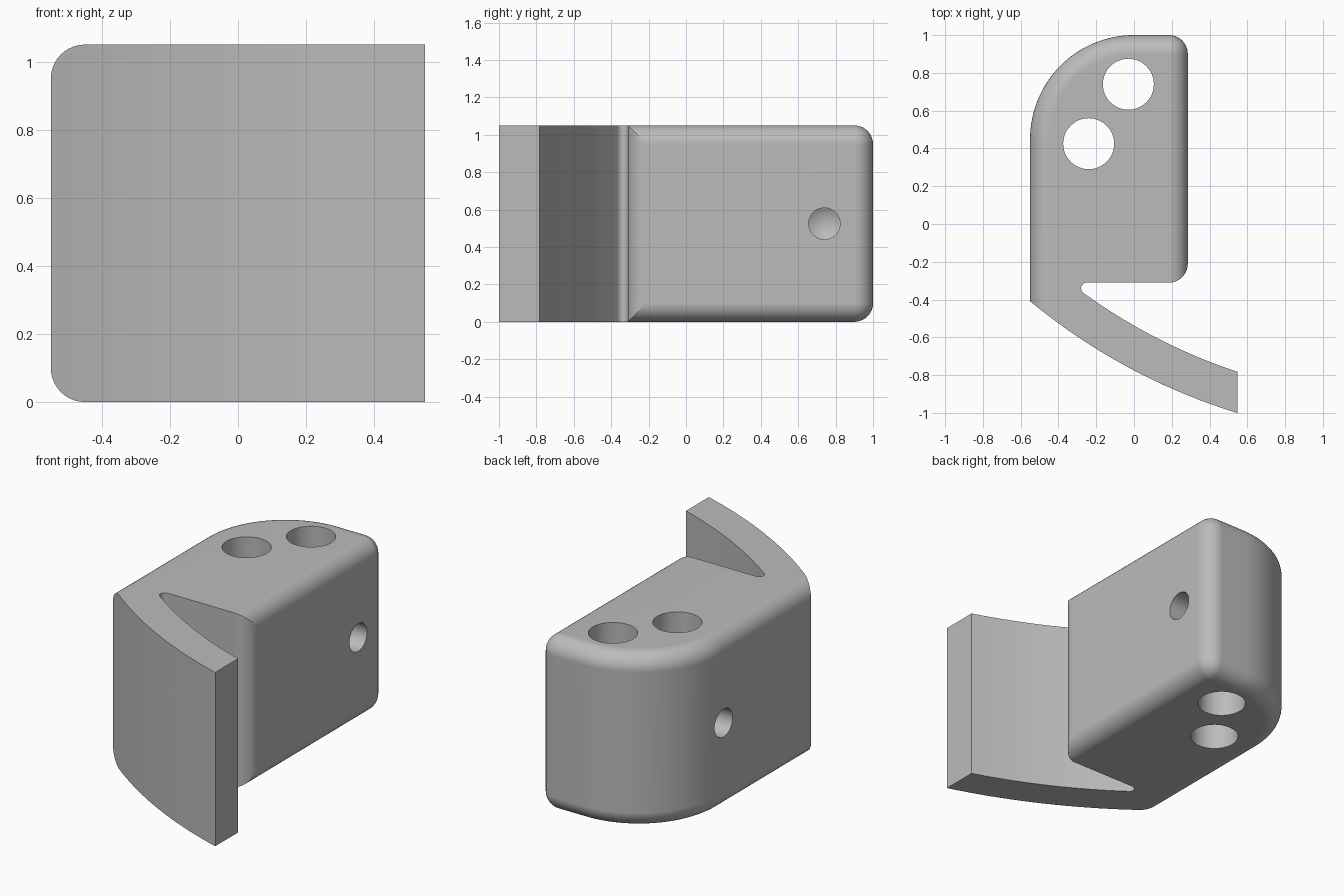
import bpy, bmesh, math
from mathutils import Vector, Matrix

if "Cube" in bpy.data.objects:
    bpy.data.objects.remove(bpy.data.objects["Cube"])

HEIGHT = 1.05
FILLET = 0.1
LEFT, RIGHT, BACK, STEP = -0.55, 0.285, 1.0, -0.31
BEND = 0.55                        # big rounded back corner
TIP = 0.549                        # end of the curved arm
CENTRE = Vector((1.488, 2.058))    # shared centre of both arm arcs
OUTER, INNER = 3.2, 2.992

grey = bpy.data.materials.new("metal_grey")
grey.use_nodes = True
colour = (0.5, 0.5, 0.5, 1)
grey.diffuse_color = colour
grey.node_tree.nodes["Principled BSDF"].inputs["Base Color"].default_value = colour


def arc(cx, cy, r, start, end, n):
    angles = [math.radians(start + (end - start) * i / n) for i in range(n + 1)]
    return [(cx + r * math.cos(a), cy + r * math.sin(a)) for a in angles]


def arm_curve(r, x0, x1, n):
    xs = [x0 + (x1 - x0) * i / n for i in range(n + 1)]
    return [(x, CENTRE.y - math.sqrt(r * r - (x - CENTRE.x) ** 2)) for x in xs]


def outline(d):
    """Plan outline with the left, back and right sides pulled in by d."""
    small = max(FILLET - d, 0.0005)
    cut = -math.degrees(math.acos(max(0.0, 1 - d / FILLET)))
    pts = arc(LEFT + BEND, BACK - BEND, BEND - d, 180, 90, 32)
    pts += arc(RIGHT - FILLET, BACK - FILLET, small, 90, 0, 10)
    pts += arc(RIGHT - FILLET, STEP + FILLET, FILLET, cut, -90, 10)
    pts += arc(-0.25, STEP - 0.03, 0.03, 90, 234, 10)
    pts += arm_curve(INNER, -0.262, TIP, 24)
    pts += arm_curve(OUTER, TIP, LEFT + d, 32)
    return pts


def new_object(name, bm):
    bmesh.ops.recalc_face_normals(bm, faces=bm.faces)
    mesh = bpy.data.meshes.new(name)
    bm.to_mesh(mesh)
    bm.free()
    obj = bpy.data.objects.new(name, mesh)
    bpy.context.collection.objects.link(obj)
    mesh.materials.append(grey)
    return obj


# Bracket body: outlines stacked along a quarter-round at both ends
steps = [math.radians(90 * i / 10) for i in range(11)]
levels = [(FILLET * (1 - math.cos(a)), FILLET * (1 - math.sin(a))) for a in steps]
levels = [(z, d) for z, d in levels]
levels += [(HEIGHT - z, d) for z, d in reversed(levels)]
bm = bmesh.new()
rings = [[bm.verts.new((x, y, z)) for x, y in outline(d)] for z, d in levels]
for low, high in zip(rings, rings[1:]):
    for i in range(len(low)):
        j = (i + 1) % len(low)
        bm.faces.new((low[i], low[j], high[j], high[i]))
bm.faces.new(rings[0])
bm.faces.new(rings[-1])
bmesh.ops.remove_doubles(bm, verts=bm.verts, dist=0.0002)
body = new_object("bracket_body", bm)


def drill(name, start, end, radius, point=0.0):
    """Cut a round hole from start to end, with an optional conical bottom."""
    start, end = Vector(start), Vector(end)
    axis = end - start
    length = axis.length
    bm = bmesh.new()
    bmesh.ops.create_cone(bm, cap_ends=True, segments=48, radius1=radius,
                          radius2=radius, depth=length)
    if point:
        cap = [f for f in bm.faces if f.normal.z > 0.9]
        tip = bmesh.ops.poke(bm, faces=cap)["verts"][0]
        tip.co.z += point
    turn = axis.to_track_quat("Z", "Y").to_matrix().to_4x4()
    bm.transform(Matrix.Translation((start + end) / 2) @ turn)
    cutter = new_object(name, bm)
    cutter.hide_render = True
    mod = body.modifiers.new(name, "BOOLEAN")
    mod.operation = "DIFFERENCE"
    mod.solver = "EXACT"
    mod.object = cutter
    bpy.ops.object.modifier_apply(modifier=mod.name)
    bpy.data.objects.remove(cutter)


bpy.ops.object.select_all(action="DESELECT")
bpy.context.view_layer.objects.active = body
body.select_set(True)

# Two upright bores, each met by a cross hole from one side
for x, y, wall, stop in ((-0.03, 0.74, 0.5, -0.18), (-0.24, 0.425, -0.8, -0.09)):
    drill("bore", (x, y, -0.2), (x, y, HEIGHT + 0.2), 0.135)
    drill("cross_hole", (wall, y, HEIGHT / 2), (stop, y, HEIGHT / 2), 0.084, 0.05)

# Two fixing holes square to the curved arm
mouth = Vector(arm_curve(OUTER, 0.183, 0.183, 1)[0])
inward = (CENTRE - mouth).normalized()
for z in (HEIGHT / 4, HEIGHT * 3 / 4):
    a, b = mouth - inward * 0.1, mouth + inward * 0.27
    drill("fixing_hole", (a.x, a.y, z), (b.x, b.y, z), 0.084)

# Smooth rounds with crisp edges
bpy.ops.object.shade_smooth_by_angle(angle=math.radians(30))
weighted = body.modifiers.new("flat_faces", "WEIGHTED_NORMAL")
weighted.keep_sharp = True
